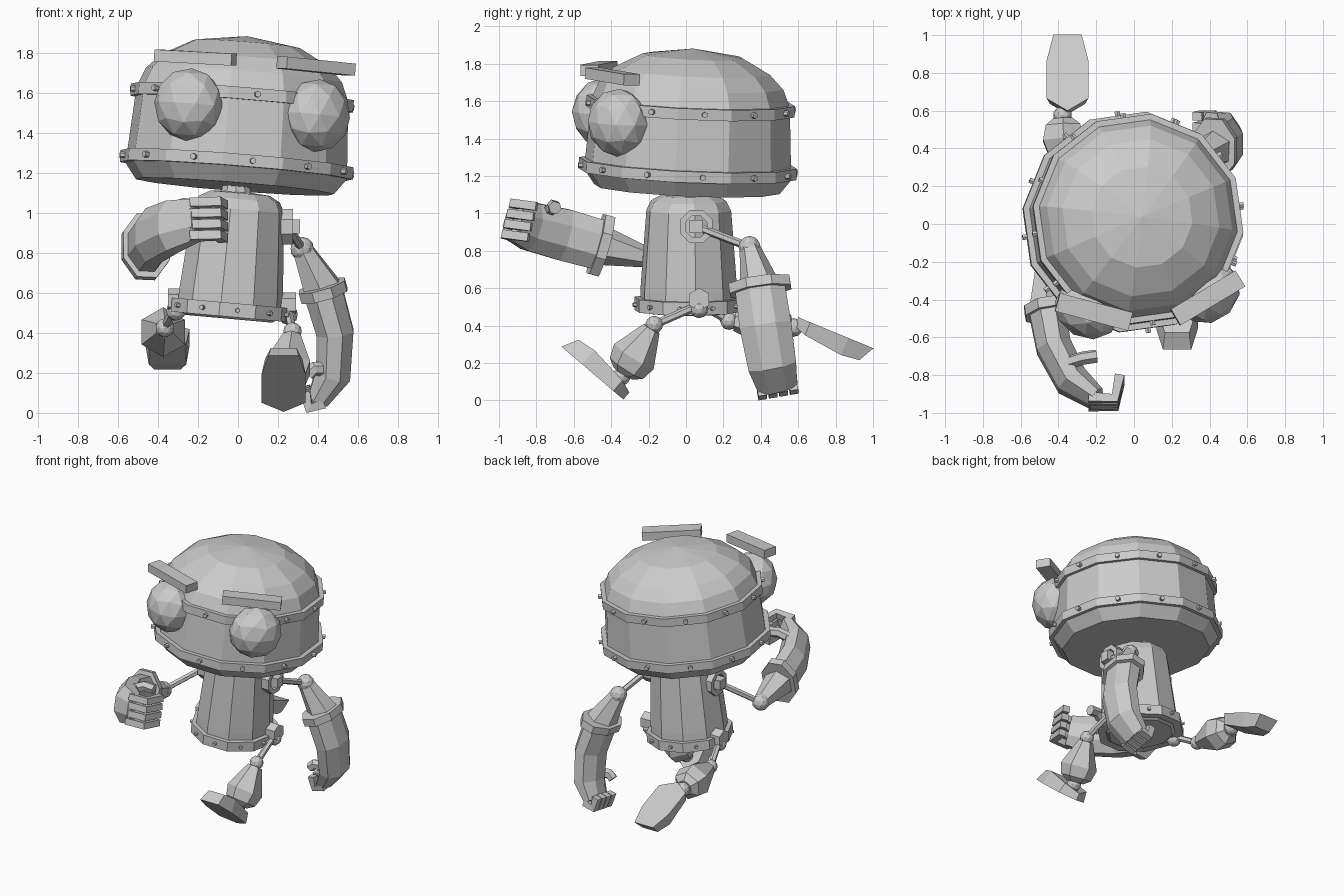
import bpy, bmesh
from math import sin, cos, pi, radians
from mathutils import Vector as V, Matrix as M

if "Cube" in bpy.data.objects:
    bpy.data.objects.remove(bpy.data.objects["Cube"])

GREY = (0.6, 0.6, 0.6, 1)
metal = bpy.data.materials.new("grey metal")
metal.use_nodes = True
metal.diffuse_color = GREY
metal.node_tree.nodes["Principled BSDF"].inputs["Base Color"].default_value = GREY


def finish(name, bm, matrix=M()):
    bm.transform(matrix)
    bmesh.ops.recalc_face_normals(bm, faces=bm.faces)
    mesh = bpy.data.meshes.new(name)
    bm.to_mesh(mesh)
    bm.free()
    mesh.materials.append(metal)
    bpy.context.collection.objects.link(bpy.data.objects.new(name, mesh))


def skin(bm, rings, closed=False):
    """Bridge equal rings of vertices; cap the ends unless closed."""
    n = len(rings[0])
    pairs = list(zip(rings, rings[1:])) + ([(rings[-1], rings[0])] if closed else [])
    for a, b in pairs:
        for i in range(n):
            j = (i + 1) % n
            bm.faces.new((a[i], a[j], b[j], b[i]))
    if not closed:
        bm.faces.new(rings[0])
        bm.faces.new(rings[-1])


def lathe(name, profile, n, matrix, closed=False):
    bm = bmesh.new()
    turn = [-pi / 2 + (i + 0.5) * 2 * pi / n for i in range(n)]
    skin(bm, [[bm.verts.new((r * cos(t), r * sin(t), h)) for t in turn]
              for r, h in profile], closed)
    bmesh.ops.remove_doubles(bm, verts=bm.verts, dist=0.0005)
    finish(name, bm, matrix)


def loft(name, sections, ref, n=8):
    """Tube through (centre, half size along ref, half size across)."""
    bm = bmesh.new()
    pts = [V(s[0]) for s in sections]
    rings = []
    for i, (c, a, b) in enumerate(sections):
        t = (pts[min(i + 1, len(pts) - 1)] - pts[max(i - 1, 0)]).normalized()
        u = V(ref)
        u = (u - t * u.dot(t)).normalized()
        w = t.cross(u)
        ang = [(k + 0.5) * 2 * pi / n for k in range(n)]
        rings.append([bm.verts.new(pts[i] + u * a * cos(q) + w * b * sin(q)) for q in ang])
    skin(bm, rings)
    finish(name, bm)


def rod(name, a, b, r1, r2, n=6):
    a, b = V(a), V(b)
    bm = bmesh.new()
    bmesh.ops.create_cone(bm, cap_ends=True, segments=n, radius1=r1, radius2=r2, depth=(b - a).length)
    turn = (b - a).to_track_quat('Z', 'Y').to_matrix().to_4x4()
    finish(name, bm, M.Translation((a + b) / 2) @ turn)


def ball(name, matrix, size):
    bm = bmesh.new()
    bmesh.ops.create_icosphere(bm, subdivisions=2, radius=1)
    finish(name, bm, matrix @ M.Diagonal((*size, 1)))


def box(name, matrix, size):
    bm = bmesh.new()
    bmesh.ops.create_cube(bm, size=1)
    finish(name, bm, matrix @ M.Diagonal((*size, 1)))


def joint(name, p, r):
    ball(name, M.Translation(p), (r, r, r))


def bolts(name, frame, n, r, h, size):
    for i in range(n):
        d = V((cos(-pi / 2 + i * 2 * pi / n), sin(-pi / 2 + i * 2 * pi / n), 0))
        rod(f"{name}_{i + 1}", frame @ (d * (r - 0.02) + V((0, 0, h))),
            frame @ (d * (r + 0.02) + V((0, 0, h))), size, size)


def tilted(origin, up, yaw):
    q = V((0, 0, 1)).rotation_difference(V(up))
    return M.Translation(origin) @ q.to_matrix().to_4x4() @ M.Rotation(radians(yaw), 4, 'Z')


def band(name, frame, n, inner, outer, low, high):
    lathe(name, [(inner, low), (outer, low), (outer, high), (inner, high)], n, frame, True)


# Head: shell, two riveted bands, eyes and brows
head = tilted((-0.015, 0.005, 1.13), (0.08, 0.045, 1), 8)
lathe("head_shell", [(0.5, 0), (0.56, 0.08), (0.555, 0.14), (0.535, 0.45), (0.53, 0.475), (0.495, 0.56),
                     (0.42, 0.635), (0.27, 0.715), (0, 0.755)], 12, head)
band("head_lower_band", head, 12, 0.54, 0.588, 0.08, 0.14)
band("head_upper_band", head, 12, 0.515, 0.562, 0.415, 0.475)
bolts("head_lower_bolt", head, 12, 0.572, 0.11, 0.016)
bolts("head_upper_bolt", head, 12, 0.546, 0.445, 0.016)
for side, word in ((-1, "right"), (1, "left")):
    eye = head @ M.Rotation(radians(37 * side), 4, 'Z') @ M.Translation((0, -0.54, 0.37))
    ball(word + "_eye", eye, (0.18, 0.155, 0.182))
for word, pos, yaw, dip in (("right", (-0.213, -0.465, 1.775), -15, 3), ("left", (0.39, -0.392, 1.732), 31, 5)):
    box(word + "_brow", M.Translation(pos) @ M.Rotation(radians(yaw), 4, 'Z')
        @ M.Rotation(radians(dip), 4, 'Y'), (0.4, 0.1, 0.06))

# Body: bell, riveted skirt band and neck
body = tilted((-0.045, 0.015, 0.48), (0.09, 0, 1), 8)
lathe("body_shell", [(0.22, -0.01), (0.265, 0.02), (0.262, 0.12), (0.245, 0.35), (0.23, 0.54), (0.205, 0.59),
                     (0.15, 0.62), (0, 0.63)], 10, body)
band("body_band", body, 10, 0.24, 0.295, 0.0, 0.07)
bolts("body_bolt", body, 10, 0.282, 0.035, 0.012)
rod("neck", (-0.01, 0, 1.07), (-0.01, 0, 1.16), 0.085, 0.065, 10)


def arm(word, side, socket, elbow, path, ref, finger, thumb):
    ref = V(ref).normalized()
    # Shoulder socket, rod and elbow
    frame = M.Translation(socket) @ M.Rotation(side * pi / 2, 4, 'Y')
    band(word + "_shoulder_ring", frame, 8, 0.062, 0.095, -0.09, 0.025)
    box(word + "_shoulder_block", frame @ M.Translation((0, 0, 0.0)), (0.07, 0.07, 0.12))
    rod(word + "_upper_arm", socket, elbow, 0.022, 0.022)
    joint(word + "_elbow", elbow, 0.06)
    # Forearm with cuff
    start, nxt = V(path[0][0]), V(path[1][0])
    along = (nxt - start).normalized() * 0.027
    rod(word + "_arm_cone", elbow, start, 0.055, 0.108)
    loft(word + "_cuff", [(start - along, 0.178, 0.128), (start + along, 0.178, 0.128)], ref)
    loft(word + "_forearm", path, ref)
    # Curled fingers and thumb
    for k in range(4):
        off = ref * (k - 1.5) * 0.057
        loft(f"{word}_finger_{k + 1}", [(V(p) + off, 0.032, 0.036) for p in finger], ref, 4)
    loft(word + "_thumb", [(V(p), 0.036, 0.036) for p in thumb], ref, 6)


arm("right", -1, (-0.24, -0.01, 0.93), (-0.47, -0.21, 0.765),
    [((-0.46, -0.455, 0.83), 0.145, 0.105), ((-0.425, -0.65, 0.885), 0.15, 0.1),
     ((-0.33, -0.83, 0.93), 0.14, 0.095), ((-0.2, -0.925, 0.965), 0.115, 0.06)], (0, 0.25, 0.97),
    [(-0.24, -0.94, 0.965), (-0.1, -0.945, 0.97), (-0.075, -0.82, 0.955)],
    [(-0.37, -0.74, 1.0), (-0.27, -0.71, 1.04), (-0.2, -0.7, 1.03)])
arm("left", 1, (0.25, 0.055, 0.93), (0.32, 0.34, 0.82),
    [((0.425, 0.395, 0.61), 0.145, 0.105), ((0.485, 0.425, 0.4), 0.15, 0.1),
     ((0.475, 0.46, 0.19), 0.14, 0.095), ((0.4, 0.49, 0.07), 0.115, 0.06)], (0, 0.985, 0.17),
    [(0.43, 0.49, 0.065), (0.355, 0.49, 0.04), (0.335, 0.485, 0.12)],
    [(0.45, 0.38, 0.22), (0.38, 0.36, 0.22), (0.35, 0.36, 0.19)])


def leg(word, side, hip, knee, ankle, heel, toe_dir, top_dir):
    # Hip nut, thigh rod, knee, shin and ankle
    hip, knee, ankle = V(hip), V(knee), V(ankle)
    out = V((side * 0.04, 0, 0))
    rod(word + "_hip_nut", hip - out * 1.5 + V((0, 0, 0.03)), hip + out + V((0, 0, 0.03)), 0.062, 0.062)
    joint(word + "_hip", hip - V((0, 0, 0.02)), 0.05)
    rod(word + "_thigh", hip, knee, 0.022, 0.022)
    joint(word + "_knee", knee, 0.048)
    sizes = ((0.08, 0.05), (0.62, 0.125), (0.85, 0.105), (0.95, 0.06))
    loft(word + "_shin", [(knee.lerp(ankle, f), r, r) for f, r in sizes], (1, 0, 0), 6)
    joint(word + "_ankle", ankle, 0.05)
    # Foot: pointed heel, narrow toe, flat sole
    half = [(0.11, 0.07, 0.075), (0.11, 0.29, 0.1), (0.075, 0.435, 0.087)]
    outline = [(0, 0, 0.05)] + half + [(-x, l, h) for x, l, h in reversed(half)]
    d, t = V(toe_dir).normalized(), V(top_dir).normalized()
    bm = bmesh.new()
    sole = [bm.verts.new(V(heel) + V((x, 0, 0)) + d * l) for x, l, h in outline]
    top = [bm.verts.new(V(heel) + V((x * 0.85, 0, 0)) + d * min(l, 0.39) + t * h) for x, l, h in outline]
    skin(bm, [sole, top])
    bmesh.ops.triangulate(bm, faces=[f for f in bm.faces if len(f.verts) > 4 and top[0] in f.verts])
    finish(word + "_foot", bm)


leg("left", 1, (0.25, 0.07, 0.51), (0.272, -0.17, 0.405), (0.24, -0.345, 0.13),
    (0.228, -0.335, 0.005), (0, -0.76, 0.65), (0, 0.65, 0.76))
leg("right", -1, (-0.31, 0.05, 0.53), (-0.365, 0.23, 0.425), (-0.378, 0.575, 0.39),
    (-0.352, 0.6, 0.445), (0, 0.92, -0.38), (0, -0.38, -0.92))
